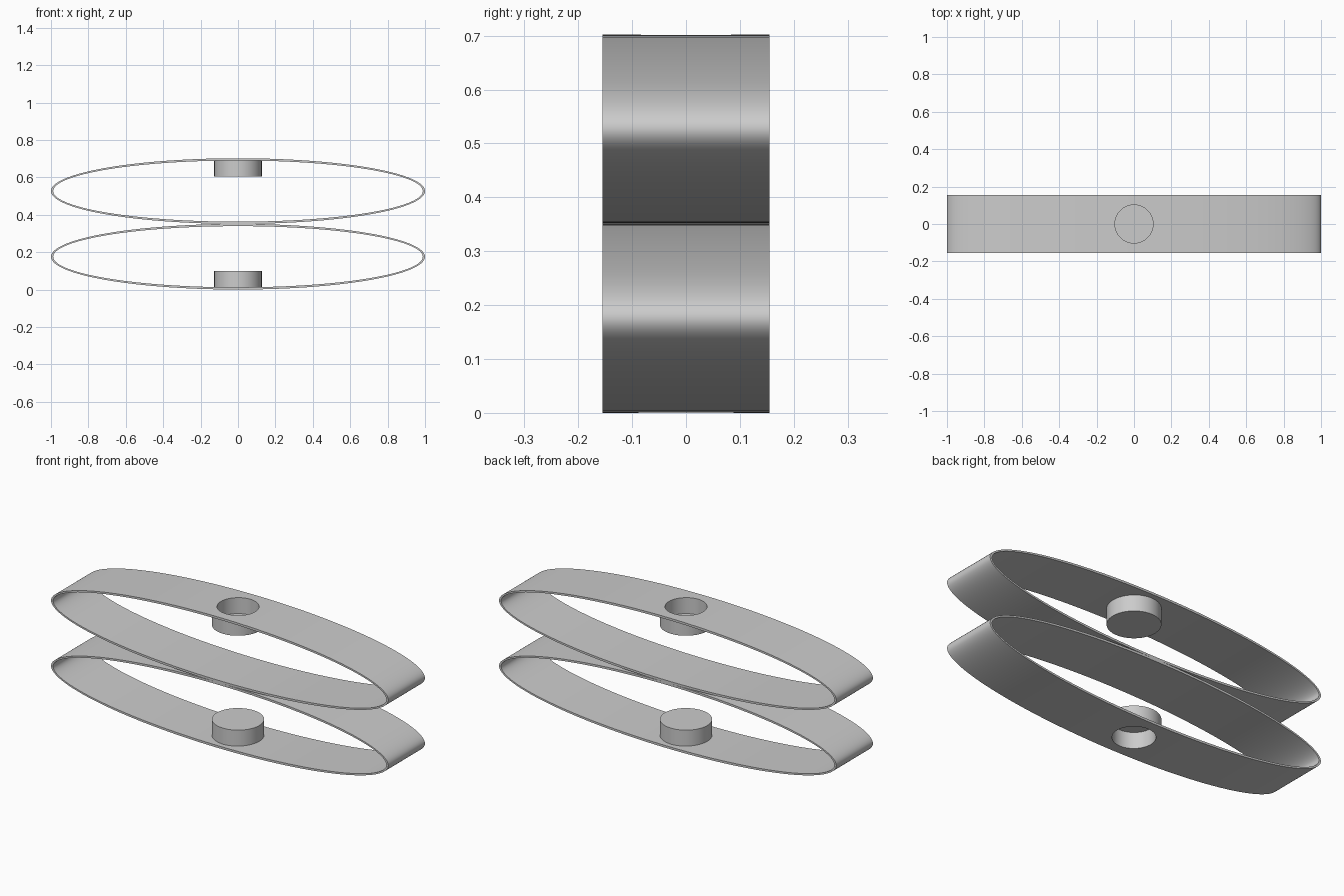
import bpy, bmesh
from math import cos, sin, tau, radians

cube = bpy.data.objects.get("Cube")
if cube:
    bpy.data.objects.remove(cube)

HALF_LENGTH, HALF_HEIGHT, HALF_WIDTH, WALL = 1.0, 0.1755, 0.155, 0.012
CUP_RADIUS, HOLE_RADIUS, CUP_DEPTH = 0.127, 0.102, 0.098

steel = bpy.data.materials.new("spring_steel")
steel.use_nodes = True
colour = (0.6, 0.6, 0.6, 1)
steel.diffuse_color = colour
steel.node_tree.nodes["Principled BSDF"].inputs["Base Color"].default_value = colour


def make_object(name, bm):
    bmesh.ops.recalc_face_normals(bm, faces=bm.faces)
    mesh = bpy.data.meshes.new(name)
    bm.to_mesh(mesh)
    bm.free()
    mesh.materials.append(steel)
    obj = bpy.data.objects.new(name, mesh)
    bpy.context.collection.objects.link(obj)
    return obj


def smooth(obj):
    bpy.ops.object.select_all(action="DESELECT")
    obj.select_set(True)
    bpy.context.view_layer.objects.active = obj
    bpy.ops.object.shade_smooth_by_angle(angle=radians(30))


def loft(bm, rings):
    """Bridge consecutive closed rings of vertices with quads."""
    for a, b in zip(rings, rings[1:]):
        for i in range(len(a)):
            j = (i + 1) % len(a)
            bm.faces.new((a[i], a[j], b[j], b[i]))


def elliptical_band(name, z, n=160):
    bm = bmesh.new()
    rings = []
    for inset, y in ((0, -1), (0, 1), (WALL, 1), (WALL, -1)):
        rings.append([bm.verts.new(((HALF_LENGTH - inset) * cos(tau * i / n),
                                    y * HALF_WIDTH,
                                    z + (HALF_HEIGHT - inset) * sin(tau * i / n)))
                      for i in range(n)])
    loft(bm, rings + rings[:1])
    return make_object(name, bm)


def round_profile(name, profile, n=64):
    """Revolve (radius, z) points around the vertical axis and cap both ends."""
    bm = bmesh.new()
    rings = [[bm.verts.new((r * cos(tau * i / n), r * sin(tau * i / n), z))
              for i in range(n)] for r, z in profile]
    loft(bm, rings)
    bm.faces.new(rings[0])
    bm.faces.new(rings[-1])
    return make_object(name, bm)


def drill(obj, cutter):
    mod = obj.modifiers.new("hole", "BOOLEAN")
    mod.operation, mod.solver, mod.object = "DIFFERENCE", "EXACT", cutter
    graph = bpy.context.evaluated_depsgraph_get()
    mesh = bpy.data.meshes.new_from_object(obj.evaluated_get(graph))
    obj.modifiers.clear()
    obj.data = mesh
    bpy.data.objects.remove(cutter)


# Two stacked bands, each with a hollow cup sunk in from its outer side
for label, centre, side in (("lower", HALF_HEIGHT, -1), ("upper", 3 * HALF_HEIGHT, 1)):
    outer = centre + side * HALF_HEIGHT
    band = elliptical_band(label + "_band", centre)
    cutter = round_profile("hole_cutter", [(HOLE_RADIUS, outer - side * 0.05),
                                           (HOLE_RADIUS, outer + side * 0.05)])
    drill(band, cutter)
    smooth(band)

    # Cup: the lip ends inside the band wall, the floor closes the inner end
    lip, floor = outer - side * 0.004, outer - side * CUP_DEPTH
    cup = round_profile(label + "_cup", [(CUP_RADIUS, floor), (CUP_RADIUS, lip),
                                         (HOLE_RADIUS, lip),
                                         (HOLE_RADIUS, floor + side * WALL)])
    smooth(cup)
